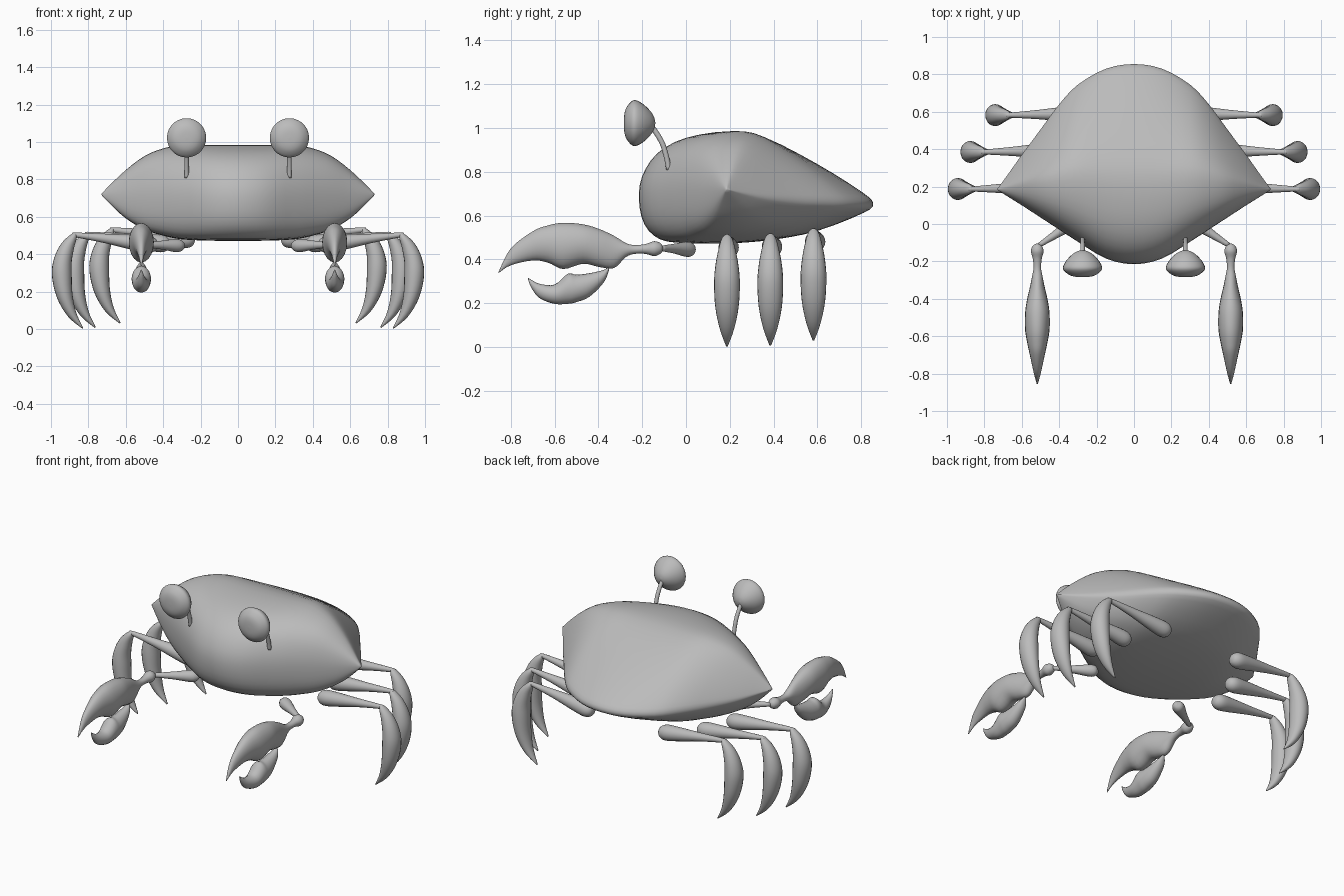
import bpy, bmesh, math
from mathutils import Vector

if "Cube" in bpy.data.objects:
    bpy.data.objects.remove(bpy.data.objects["Cube"])

grey = bpy.data.materials.new("shell grey")
grey.diffuse_color = (0.5, 0.5, 0.5, 1)
grey.use_nodes = True
grey.node_tree.nodes["Principled BSDF"].inputs["Base Color"].default_value = grey.diffuse_color


def smooth_rows(rows, steps, closed=False):
    """Catmull-Rom interpolation of rows of numbers."""
    n, out = len(rows), []
    pick = (lambda i: rows[i % n]) if closed else (lambda i: rows[max(0, min(n - 1, i))])
    for i in range(n if closed else n - 1):
        for s in range(steps):
            t = s / steps
            out.append([0.5 * (2 * b + (c - a) * t + (2 * a - 5 * b + 4 * c - d) * t * t
                               + (3 * b - a - 3 * c + d) * t ** 3)
                        for a, b, c, d in zip(pick(i - 1), pick(i), pick(i + 1), pick(i + 2))])
    if not closed:
        out.append(list(rows[-1]))
    return out


def loft(name, rings, mirror=True):
    """Skin a list of equal-length point rings and cap the ends."""
    bm = bmesh.new()
    vs = [[bm.verts.new(p) for p in r] for r in rings]
    n = len(rings[0])
    for a, b in zip(vs, vs[1:]):
        for i in range(n):
            bm.faces.new((a[i], a[(i + 1) % n], b[(i + 1) % n], b[i]))
    bm.faces.new(vs[0])
    bm.faces.new(vs[-1])
    bmesh.ops.recalc_face_normals(bm, faces=bm.faces)
    me = bpy.data.meshes.new(name)
    bm.to_mesh(me)
    bm.free()
    me.shade_smooth()
    me.materials.append(grey)
    ob = bpy.data.objects.new(name, me)
    bpy.context.collection.objects.link(ob)
    if mirror:
        ob.modifiers.new("mirror", "MIRROR")
    return ob


def tube(name, rows, side, steps=4, tangent=None, n=20):
    """rows: x, y, z, half height in the path plane, half width along side."""
    rows = smooth_rows(rows, steps)
    rings = []
    for i, r in enumerate(rows):
        a, b = rows[max(0, i - 1)], rows[min(len(rows) - 1, i + 1)]
        t = Vector(tangent) if tangent else Vector(b[:3]) - Vector(a[:3])
        s = Vector(side)
        up = t.cross(s).normalized()
        s = up.cross(t).normalized()
        h, w = max(r[3], 0.001), max(r[4], 0.001)
        rings.append([Vector(r[:3]) + up * h * math.cos(k * math.tau / n)
                      + s * w * math.sin(k * math.tau / n) for k in range(n)])
    return loft(name, rings)


# Body shell: one side profile scaled to stations across x
profile = [(-.215, .67), (-.2, .78), (-.13, .885), (0, .955), (.2, .985), (.36, .957),
           (.6, .835), (.8, .71), (.855, .655), (.81, .612), (.6, .53), (.4, .49),
           (.2, .473), (0, .474), (-.12, .492), (-.19, .56)]
profile = smooth_rows(profile, 3, closed=True)
stations = [(0, -.215, .855, .472, .985), (.15, -.185, .83, .473, .985),
            (.3, -.095, .745, .48, .984), (.4, -.03, .64, .50, .966),
            (.5, .035, .505, .532, .925), (.6, .10, .37, .592, .85),
            (.68, .15, .257, .665, .775), (.73, .182, .19, .717, .723)]
half = [(-r[0], *r[1:]) for r in stations[:0:-1]]
rings = []
for x, yf, yb, zb, zt in smooth_rows(half + stations, 3):
    rings.append([(x, yf + (y + .215) / 1.07 * (yb - yf), zb + (z - .472) / .513 * (zt - zb))
                  for y, z in profile])
loft("body_shell", rings, mirror=False)

# Walking legs: tapered thigh and curved shin, three per side
for name, y, dx, dz in (("front", .187, 0, 0), ("middle", .385, -.067, .004), ("rear", .582, -.2, .027)):
    tube(name + "_thigh", [(x + dx, y + .02 * (.87 - x), z + dz, r, r) for x, z, r in
         ((.43, .447, .005), (.44, .448, .03), (.475, .452, .046), (.55, .462, .042),
          (.7, .483, .026), (.84, .5, .015), (.885, .503, .012))], (0, 1, 0))
    tube(name + "_shin", [(x + dx, y, z + dz, r, w) for x, z, r, w in
         ((.865, .513, .006, .008), (.88, .492, .02, .025), (.912, .44, .037, .04),
          (.936, .37, .048, .053), (.942, .29, .053, .059), (.927, .18, .043, .053),
          (.888, .08, .025, .032), (.83, .004, .003, .004))], (0, 1, 0))

# Claw arm
tube("claw_arm", [(.29, .03, .445, .005, .005), (.3, .022, .445, .025, .025),
                  (.33, .005, .446, .035, .035), (.41, -.05, .449, .023, .023),
                  (.51, -.115, .45, .012, .012)], (0, 0, 1))


def claw(name, rows):
    """rows: y, top z, bottom z, half width."""
    tube(name, [(.517, y, (t + b) / 2, (t - b) / 2, w) for y, t, b, w in rows],
         (1, 0, 0), tangent=(0, 1, 0))


# Pincers
claw("upper_pincer", [(-.105, .455, .445, .005), (-.115, .473, .427, .023), (-.145, .483, .415, .034),
                      (-.185, .47, .425, .024), (-.235, .465, .425, .02), (-.275, .475, .41, .027),
                      (-.33, .508, .36, .038), (-.4, .54, .366, .054), (-.47, .56, .38, .065),
                      (-.56, .567, .356, .066), (-.63, .555, .385, .055), (-.7, .528, .395, .04),
                      (-.8, .45, .373, .018), (-.855, .345, .338, .003)])
claw("lower_pincer", [(-.352, .367, .35, .005), (-.375, .352, .295, .025), (-.44, .337, .23, .042),
                      (-.5, .33, .205, .051), (-.54, .334, .197, .051), (-.6, .285, .197, .043),
                      (-.667, .288, .222, .026), (-.705, .306, .268, .012), (-.722, .317, .31, .003)])

# Eye stalks and domed eyes
tube("eye_stalk", [(.275, -.078, .81, .012, .012), (.275, -.09, .87, .012, .012),
                   (.275, -.113, .94, .012, .012), (.275, -.165, 1.02, .012, .012)], (1, 0, 0))
tube("eye", [(.275, y, 1.022, r, r) for y, r in
     ((-.284, .002), (-.281, .045), (-.268, .078), (-.238, .105), (-.2, .09),
      (-.165, .058), (-.146, .028), (-.14, .002))], (1, 0, 0), tangent=(0, 1, 0), n=28)
